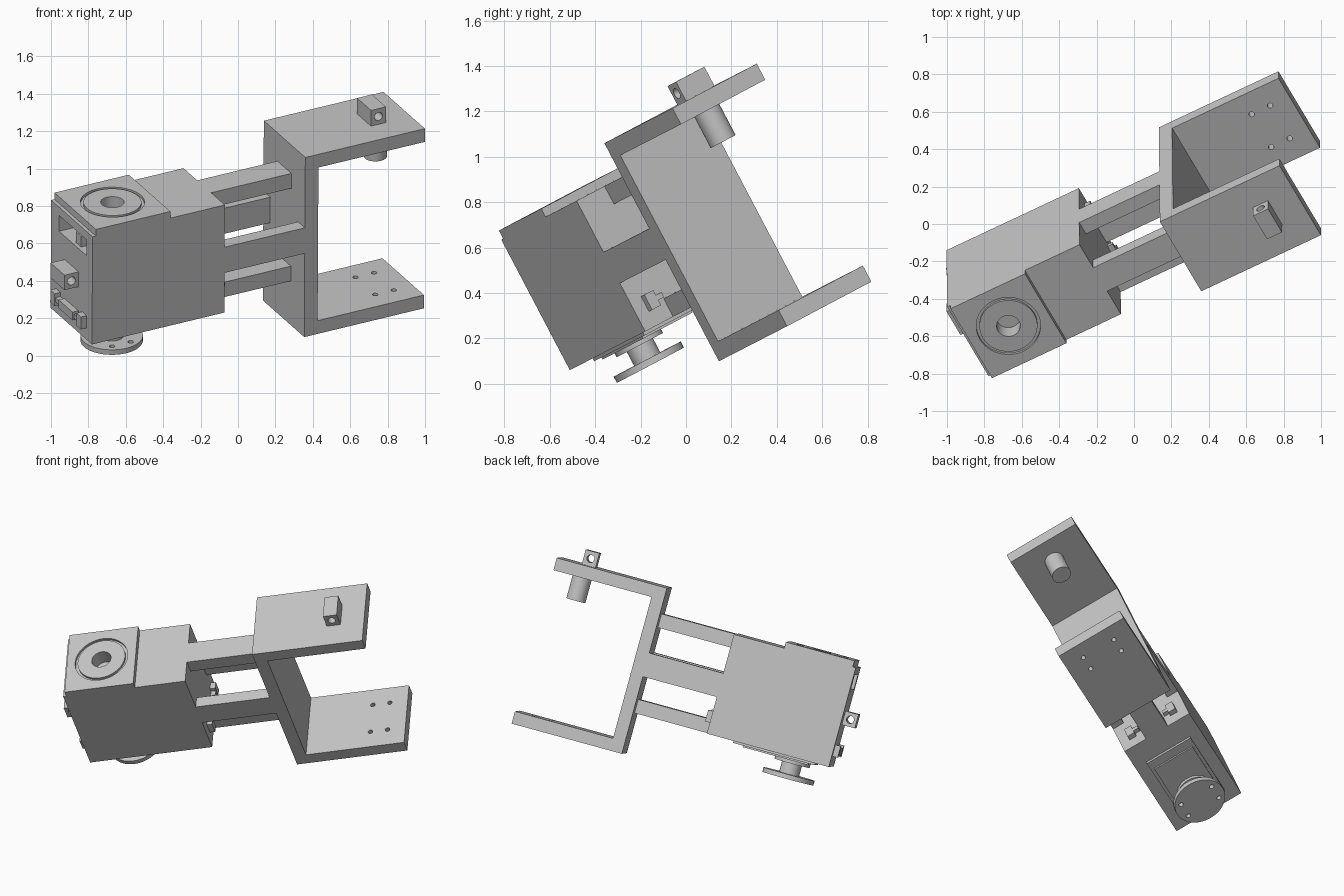
import bpy, bmesh, math
from mathutils import Matrix, Vector

if "Cube" in bpy.data.objects:
    bpy.data.objects.remove(bpy.data.objects["Cube"], do_unlink=True)

grey = bpy.data.materials.new("plain grey")
grey.use_nodes = True
grey.diffuse_color = (0.55, 0.55, 0.55, 1)
grey.node_tree.nodes["Principled BSDF"].inputs["Base Color"].default_value = grey.diffuse_color

# Tilted frame: u runs along the arm, v across it, w along the servo axis
w = Vector((0.005, -0.465, 0.885)).normalized()
u = Vector((0.885, 0.415, 0.214))
u = (u - w * u.dot(w)).normalized()
v = w.cross(u)
FRAME = Matrix.Translation((0.249, -0.174, 1.158)) @ Matrix((u, v, w)).transposed().to_4x4()
HALF = 0.2375
parts = []


def finish(name, bm):
    bmesh.ops.recalc_face_normals(bm, faces=bm.faces)
    mesh = bpy.data.meshes.new(name)
    bm.to_mesh(mesh)
    bm.free()
    mesh.materials.append(grey)
    obj = bpy.data.objects.new(name, mesh)
    bpy.context.scene.collection.objects.link(obj)
    obj.matrix_world = FRAME
    parts.append(obj)
    return obj


def box(name, us, vs, ws):
    bm = bmesh.new()
    bmesh.ops.create_cube(bm, size=1)
    for vert in bm.verts:
        vert.co = [(a + b) / 2 + c * (b - a) for (a, b), c in zip((us, vs, ws), vert.co)]
    return finish(name, bm)


def rod(name, centre, radius, length, axis="w", sides=48):
    bm = bmesh.new()
    turn = Matrix.Rotation(math.pi / 2, 4, "X") if axis == "v" else Matrix()
    bmesh.ops.create_cone(bm, cap_ends=True, segments=sides, radius1=radius, radius2=radius,
                          depth=length, matrix=Matrix.Translation(centre) @ turn)
    return finish(name, bm)


def cut(obj, *cutters):
    for cutter in cutters:
        mod = obj.modifiers.new("cut", "BOOLEAN")
        mod.operation, mod.solver, mod.object = "DIFFERENCE", "EXACT", cutter
        cutter.hide_render = True
        bpy.context.view_layer.update()
        mesh = bpy.data.meshes.new_from_object(obj.evaluated_get(bpy.context.evaluated_depsgraph_get()))
        obj.modifiers.clear()
        obj.data = mesh
        parts.remove(cutter)
        bpy.data.objects.remove(cutter, do_unlink=True)


def screw_holes(obj, cu, cw):
    for du in (-0.056, 0.056):
        for dv in (-0.112, 0.112):
            cut(obj, rod("cutter", (cu + du, dv, cw), 0.015, 0.2, sides=20))


def lug(name, us, ws):
    obj = box(name, us, (-0.08, 0.08), ws)
    cut(obj, rod("cutter", (sum(us) / 2, 0, sum(ws) / 2), 0.024, 0.3, "v", 24))


# C-shaped output bracket
LONG, TALL, T = 0.723, 1.085, 0.08
profile = [(0, 0), (LONG, 0), (LONG, -T), (T, -T), (T, T - TALL), (LONG, T - TALL),
           (LONG, -TALL), (0, -TALL)]
bm = bmesh.new()
face = bm.faces.new([bm.verts.new((a, -HALF, b)) for a, b in profile])
side = bmesh.ops.extrude_face_region(bm, geom=[face])["geom"]
bmesh.ops.translate(bm, vec=(0, 2 * HALF, 0), verts=[g for g in side if isinstance(g, bmesh.types.BMVert)])
bracket = finish("c_bracket", bm)
PIVOT = 0.55
screw_holes(bracket, PIVOT, -TALL)
rod("pivot_peg", (PIVOT, 0, -0.155), 0.062, 0.16)
lug("bracket_lug", (0.48, 0.57), (0, 0.095))

# Servo housing
LEFT, RIGHT, TOP, BOTTOM = -1.285, -0.485, -0.17, -0.82
SERVO = -1.04
housing = box("housing", (LEFT, RIGHT), (-HALF, HALF), (BOTTOM, TOP))
cut(housing, box("cutter", (LEFT - 0.1, LEFT + 0.1), (-0.17, 0.145), (-0.315, -0.22)),
    rod("cutter", (SERVO, 0, TOP), 0.063, 0.12))
box("slot_tab", (LEFT + 0.02, LEFT + 0.1), (-0.07, -0.01), (-0.315, -0.25))
lug("housing_lug", (LEFT - 0.085, LEFT), (-0.545, -0.455))

# Top cover with round groove and bore
cover = box("top_cover", (LEFT + 0.02, -0.815), (-HALF, HALF), (TOP, TOP + 0.04))
groove = rod("cutter", (SERVO, 0, TOP + 0.04), 0.172, 0.03)
cut(groove, rod("cutter", (SERVO, 0, TOP + 0.04), 0.155, 0.1))
cut(cover, groove, rod("cutter", (SERVO, 0, TOP), 0.063, 0.2))

# Arms joining housing and bracket
for name, height in (("upper_arm", TOP), ("lower_arm", BOTTOM + 0.09)):
    box(name, (RIGHT, 0), (-0.08, 0.08), (height - 0.09, height))
for name, s in (("front_arm", -1), ("back_arm", 1)):
    box(name, (RIGHT, 0), sorted((s * HALF, s * (HALF - 0.078))), (-0.58, -0.425))

# Cable clips on both ends of the housing
for name, end, d in (("left", LEFT, -1), ("right", RIGHT, 1)):
    for s in (-1, 1):
        box(name + "_clip_post", sorted((end, end + d * 0.035)),
            sorted((s * 0.125, s * 0.175)), (-0.75, -0.675))
        box(name + "_clip_tab", sorted((end, end + d * 0.03)),
            sorted((s * 0.09, s * 0.125)), (-0.725, -0.7))
box("left_clip_bar", (LEFT - 0.035, LEFT), (-0.08, 0.08), (-0.74, -0.69))

# Servo base, shaft and horn under the housing
box("servo_base", (-1.19, -0.655), (-0.16, 0.16), (BOTTOM - 0.015, BOTTOM))
box("servo_step", (-1.15, -0.72), (-0.14, 0.14), (BOTTOM - 0.025, BOTTOM))
rod("servo_collar", (SERVO, 0, BOTTOM - 0.02), 0.115, 0.05)
rod("servo_shaft", (SERVO, 0, BOTTOM - 0.06), 0.065, 0.12)
horn = rod("servo_horn", (SERVO, 0, -0.95), 0.167, 0.03)
screw_holes(horn, SERVO, -1.02)

# Smooth the round walls, keep edges sharp
bpy.ops.object.select_all(action="DESELECT")
for obj in parts:
    obj.select_set(True)
bpy.context.view_layer.objects.active = parts[0]
bpy.ops.object.shade_smooth_by_angle(angle=math.radians(30))
